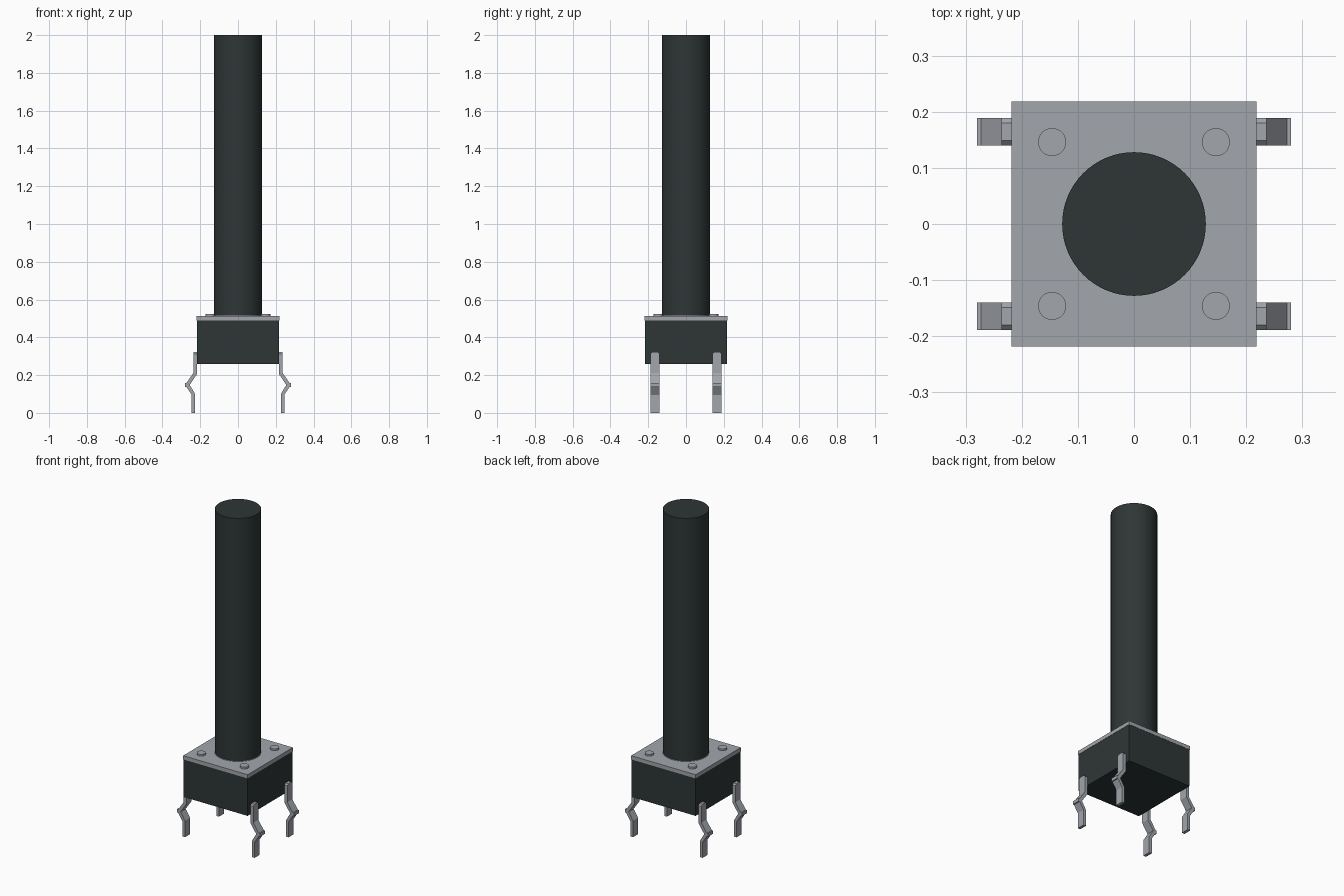
import bpy, bmesh

if "Cube" in bpy.data.objects:
    bpy.data.objects.remove(bpy.data.objects["Cube"])


def material(name, rgb):
    m = bpy.data.materials.new(name)
    m.diffuse_color = (*rgb, 1)
    m.use_nodes = True
    m.node_tree.nodes["Principled BSDF"].inputs["Base Color"].default_value = m.diffuse_color
    return m


DARK = material("dark plastic", (0.027, 0.037, 0.036))
METAL = material("grey metal", (0.36, 0.38, 0.41))


def box(name, half, z0, z1, mat):
    bpy.ops.mesh.primitive_cube_add(size=1, location=(0, 0, (z0 + z1) / 2))
    ob = bpy.context.object
    ob.name = name
    ob.scale = (2 * half, 2 * half, z1 - z0)
    bpy.ops.object.transform_apply(location=False, rotation=False, scale=True)
    ob.data.materials.append(mat)


def cylinder(name, r, z0, z1, mat, x=0, y=0, sides=64):
    bpy.ops.mesh.primitive_cylinder_add(vertices=sides, radius=r, depth=z1 - z0,
                                        location=(x, y, (z0 + z1) / 2))
    ob = bpy.context.object
    ob.name = name
    ob.data.materials.append(mat)
    bpy.ops.object.shade_smooth_by_angle()


# Kinked pin outline in x and z, for the right-hand side
PIN = [(.217, .322), (.217, .205), (.256, .148), (.227, .100), (.227, 0),
       (.245, 0), (.245, .095), (.273, .138), (.280, .138), (.280, .158),
       (.273, .158), (.236, .212), (.236, .322)]


def pin(name, side, y):
    bm = bmesh.new()
    face = bm.faces.new([bm.verts.new((side * x, y - .0245, z)) for x, z in PIN])
    out = bmesh.ops.extrude_face_region(bm, geom=[face])
    moved = [v for v in out["geom"] if isinstance(v, bmesh.types.BMVert)]
    bmesh.ops.translate(bm, verts=moved, vec=(0, .049, 0))
    # Chamfer the two upper corners
    top = [e for e in bm.edges if all(v.co.z > .32 for v in e.verts)
           and abs(e.verts[0].co.y - e.verts[1].co.y) < .001]
    bmesh.ops.bevel(bm, geom=top, offset=.009, segments=1, affect='EDGES')
    bmesh.ops.recalc_face_normals(bm, faces=bm.faces)
    me = bpy.data.meshes.new(name)
    bm.to_mesh(me)
    bm.free()
    me.materials.append(METAL)
    bpy.context.collection.objects.link(bpy.data.objects.new(name, me))


# Housing, cover plate and long plunger
box("housing", .217, .26, .49, DARK)
box("cover_plate", .2185, .49, .513, METAL)
cylinder("plate_collar", .131, .505, .515, METAL)
cylinder("plunger", .128, .50, 2, DARK)

# Four rivets and four pins
for sx, h in ((-1, "left"), (1, "right")):
    for sy, d in ((-1, "front"), (1, "back")):
        cylinder(f"rivet_{d}_{h}", .025, .505, .524, METAL, sx * .146, sy * .146, 32)
        pin(f"pin_{d}_{h}", sx, sy * .1645)
